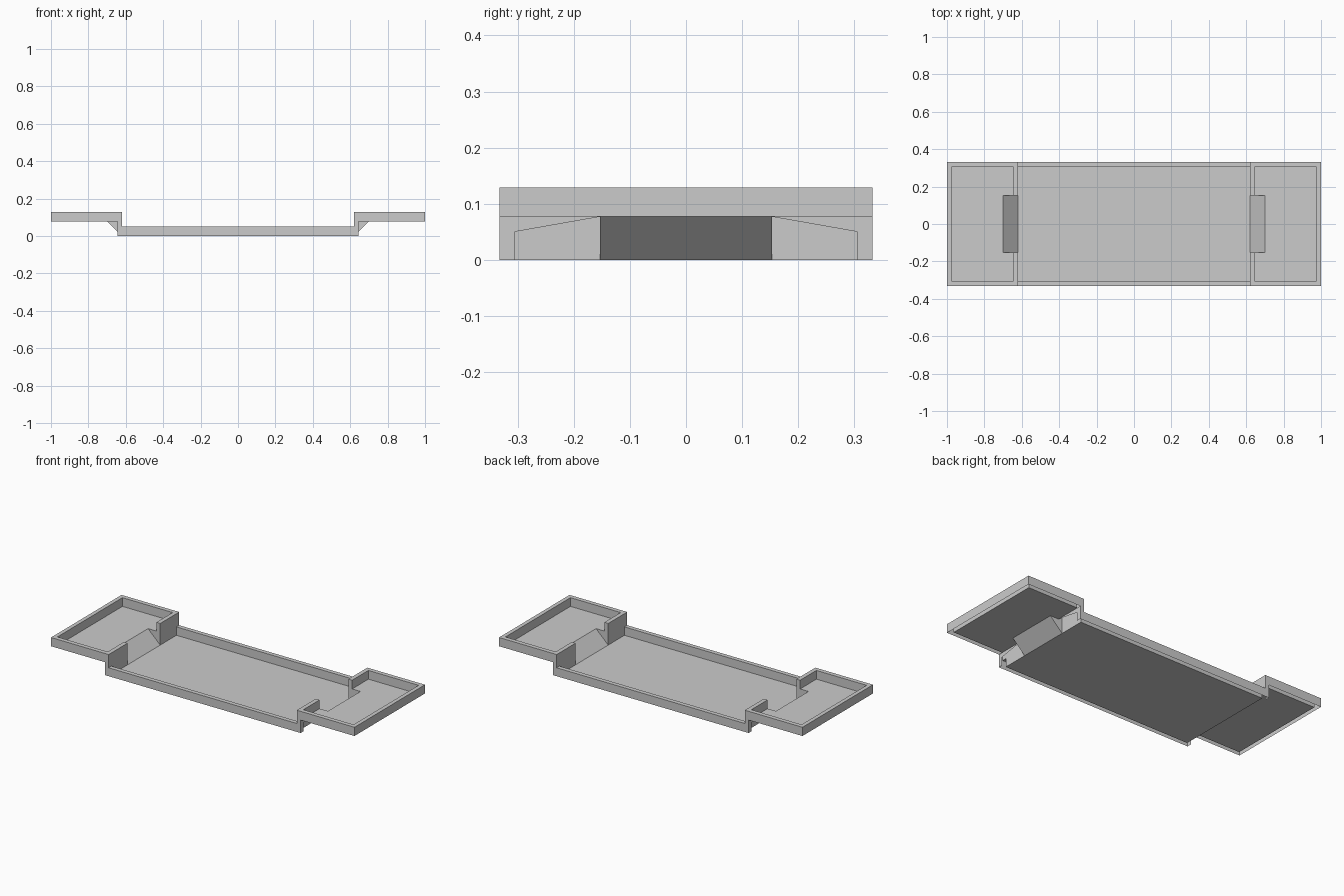
import bpy, bmesh
from mathutils import Vector

if "Cube" in bpy.data.objects:
    bpy.data.objects.remove(bpy.data.objects["Cube"])

# Key levels: step wall, ramp top, rims
X0, X1, X2, X3, X4 = 0.62, 0.645, 0.70, 0.976, 1.0
Y0, Y1, Y2 = 0.153, 0.306, 0.332
ZR, ZF, ZT = 0.05, 0.077, 0.129   # middle rim, end floor, end rim


def on_x(x, pts):
    return [(x, y, z) for y, z in pts]


def on_y(y, pts):
    return [(x, y, z) for x, z in pts]


def on_z(z, pts):
    return [(x, y, z) for x, y in pts]


def rect(a0, a1, b0, b1):
    return [(a0, b0), (a1, b0), (a1, b1), (a0, b1)]


def shell(name, faces):
    """One quarter of an open shell, mirrored across x and y."""
    bm = bmesh.new()
    for pts, facing in faces:
        f = bm.faces.new([bm.verts.new(p) for p in pts])
        f.normal_update()
        if f.normal.dot(Vector(facing)) < 0:
            f.normal_flip()
    bmesh.ops.remove_doubles(bm, verts=bm.verts, dist=1e-5)
    me = bpy.data.meshes.new(name)
    bm.to_mesh(me)
    bm.free()
    ob = bpy.data.objects.new(name, me)
    bpy.context.collection.objects.link(ob)
    mod = ob.modifiers.new("mirror", 'MIRROR')
    mod.use_axis = (True, True, False)
    return ob


UP, OUT_X, IN_X, OUT_Y, IN_Y = (0, 0, 1), (1, 0, 0), (-1, 0, 0), (0, 1, 0), (0, -1, 0)

# Sunken middle tray: floor, hollow side rims and outer step faces
shell("middle_tray", [
    (on_z(0, rect(0, X0, 0, Y1)), UP),
    (on_y(Y1, rect(0, X0, 0, ZR)), IN_Y),
    (on_z(ZR, rect(0, X0, Y1, Y2)), UP),
    (on_y(Y2, [(0, 0), (X1, 0), (X1, ZF), (X0, ZF), (X0, ZR), (0, ZR)]), OUT_Y),
    (on_x(X1, [(Y1, 0), (Y2, 0), (Y2, ZF), (Y0, ZF), (Y1, ZR)]), OUT_X),
])

# Raised end trays: floor with ramp notch, hollow rim, inner and outer walls
shell("end_trays", [
    (on_z(ZF, [(X1, Y0), (X1, Y1), (X3, Y1), (X3, 0), (X2, 0), (X2, Y0)]), UP),
    (on_z(ZT, [(X0, Y0), (X0, Y2), (X4, Y2), (X4, 0),
               (X3, 0), (X3, Y1), (X1, Y1), (X1, Y0)]), UP),
    (on_y(Y2, rect(X0, X4, ZF, ZT)), OUT_Y),
    (on_x(X4, rect(0, Y2, ZF, ZT)), OUT_X),
    (on_y(Y1, rect(X1, X3, ZF, ZT)), IN_Y),
    (on_x(X3, rect(0, Y1, ZF, ZT)), IN_X),
    (on_x(X1, rect(Y0, Y1, ZF, ZT)), OUT_X),
    (on_x(X0, [(Y0, 0), (Y1, 0), (Y1, ZR), (Y2, ZR), (Y2, ZT), (Y0, ZT)]), IN_X),
])

# Ramps joining the levels, with the side cheeks of the gateway
shell("ramps", [
    ([(X0, 0, 0), (X2, 0, ZF), (X2, Y0, ZF), (X0, Y0, 0)], UP),
    (on_y(Y0, [(X0, 0), (X2, ZF), (X1, ZF), (X1, ZT), (X0, ZT)]), IN_Y),
])
